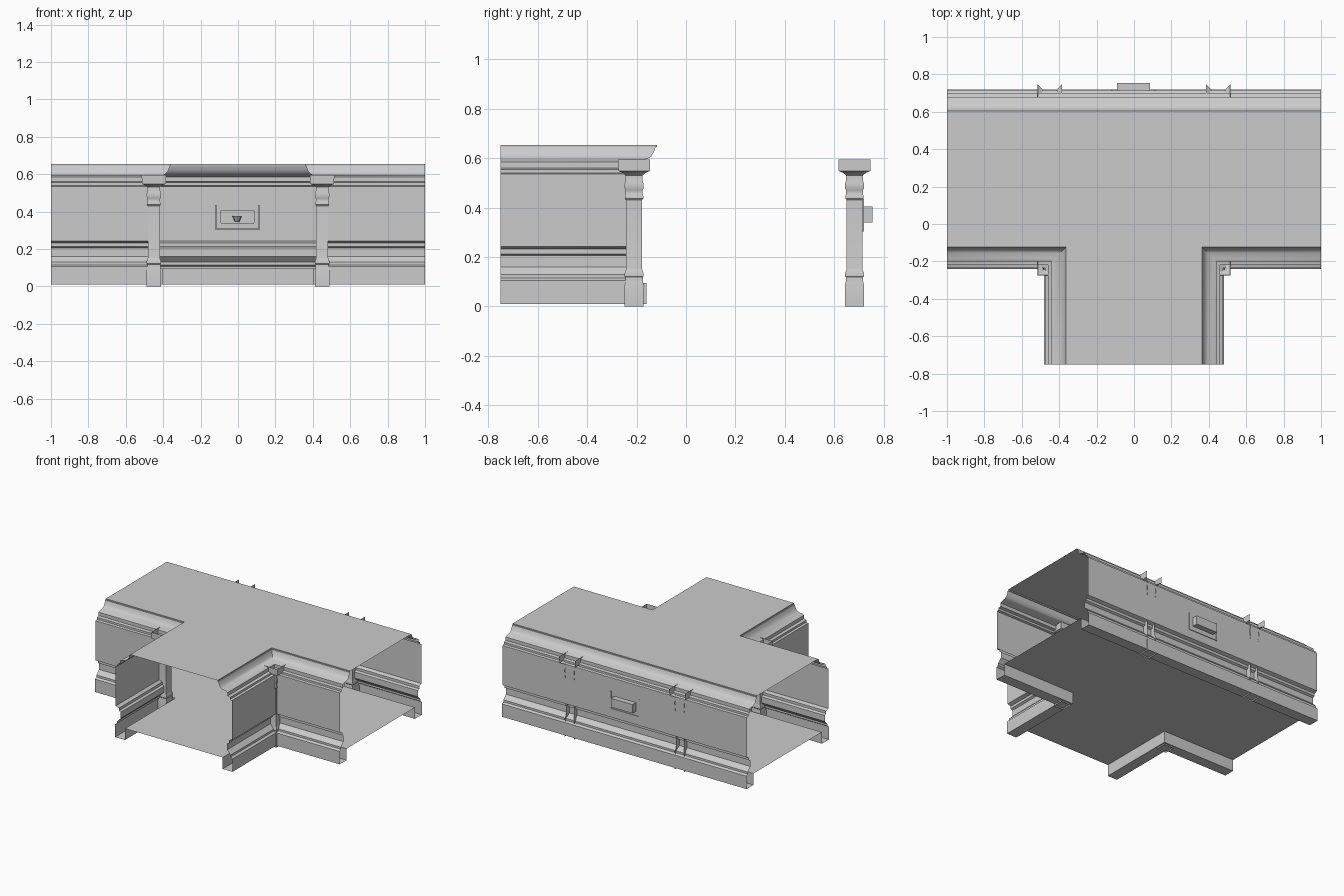
import bpy, bmesh
from mathutils import Vector

if "Cube" in bpy.data.objects:
    bpy.data.objects.remove(bpy.data.objects["Cube"])

# Wall cross-section (y of the back wall, z), from floor edge round the plinth up to the ceiling
PROFILE = [(.64, .095), (.64, .01), (.72, .01), (.72, .105), (.705, .115), (.705, .13),
           (.685, .15), (.675, .16), (.675, .205), (.69, .213), (.69, .232), (.715, .242),
           (.715, .535), (.70, .54), (.70, .555), (.68, .56), (.68, .585), (.665, .592),
           (.635, .597), (.62, .608), (.61, .625), (.603, .645), (.597, .645), (.597, .653)]


def finish(name, bm, recalc=False):
    if recalc:
        bmesh.ops.recalc_face_normals(bm, faces=bm.faces)
    me = bpy.data.meshes.new(name)
    bm.to_mesh(me)
    bm.free()
    ob = bpy.data.objects.new(name, me)
    bpy.context.collection.objects.link(ob)
    bpy.context.view_layer.objects.active = ob
    ob.select_set(True)
    bpy.ops.object.shade_smooth_by_angle(angle=0.6)
    ob.select_set(False)
    return ob


def sweep(path, flip=False):
    """Skin the wall profile; path(y) gives the plan points for one profile point."""
    bm = bmesh.new()
    rows = [[bm.verts.new((x, y, z)) for x, y in path(d)] for d, z in PROFILE]
    for a, b in zip(rows, rows[1:]):
        for i in range(len(a) - 1):
            q = [a[i], a[i + 1], b[i + 1], b[i]]
            bm.faces.new(q[::-1] if flip else q)
    return bm


def box(name, lo, hi, skip=None):
    """Axis-aligned box; skip is the outward direction of a face left open."""
    bm = bmesh.new()
    bmesh.ops.create_cube(bm, size=1)
    lo, hi = Vector(lo), Vector(hi)
    if skip:
        gone = [f for f in bm.faces if f.normal.dot(Vector(skip)) > .9]
        bmesh.ops.delete(bm, geom=gone, context='FACES')
    for v in bm.verts:
        v.co = (lo + hi) / 2 + Vector(v.co[i] * (hi[i] - lo[i]) for i in range(3))
    return finish(name, bm)


# Back wall with an opening for the niche
bm = sweep(lambda d: [(-1, d), (1, d)])
N = (-.09, .085, .34, .405)
for val, axis in ((N[0], 0), (N[1], 0), (N[2], 2), (N[3], 2)):
    no = Vector((0, 0, 0))
    no[axis] = 1
    bmesh.ops.bisect_plane(bm, geom=bm.verts[:] + bm.edges[:] + bm.faces[:],
                           plane_co=no * val, plane_no=no)
hole = [f for f in bm.faces for c in [f.calc_center_median()]
        if N[0] < c.x < N[1] and N[2] < c.z < N[3]]
bmesh.ops.delete(bm, geom=hole, context='FACES')
finish("back_wall", bm)

# Mitred corner walls leading into the side passage
for s, side in ((1, "right"), (-1, "left")):
    bm = sweep(lambda d: [(s, .48 - d), (s * (d - .24), .48 - d), (s * (d - .24), -.75)], s < 0)
    finish(side + "_corner_wall", bm)


# T-shaped floor and ceiling
def tee(name, d, z, flip):
    bm = bmesh.new()
    a, b = d - .24, .48 - d
    pts = [(-1, d), (-1, b), (-a, b), (-a, -.75), (a, -.75), (a, b), (1, b), (1, d)]
    vs = [bm.verts.new((x, y, z)) for x, y in pts]
    bm.faces.new(vs[::-1] if flip else vs)
    finish(name, bm)


tee("floor", .64, .095, False)
tee("ceiling", .597, .653, True)

# Square pillars lofted from (half width, z) rings
PILLAR = [(.039, 0), (.039, .085), (.035, .1), (.035, .118), (.038, .122), (.038, .135),
          (.034, .145), (.032, .155), (.032, .43), (.037, .437), (.037, .447), (.034, .453),
          (.034, .47), (.038, .477), (.038, .497), (.034, .51), (.034, .53), (.045, .54),
          (.064, .548), (.065, .595)]


def pillar(name, cx, cy, open_back):
    bm = bmesh.new()
    corners = [(1, 1), (-1, 1), (-1, -1), (1, -1)]
    rings = [[bm.verts.new((cx + i * h, cy + j * h, z)) for i, j in corners] for h, z in PILLAR]
    for a, b in zip(rings, rings[1:]):
        for k in range(1 if open_back else 0, 4):
            n = (k + 1) % 4
            bm.faces.new((a[k], a[n], b[n], b[k]))
    finish(name, bm)


for s, side in ((1, "right"), (-1, "left")):
    pillar(side + "_back_pillar", s * .45, .682, True)
    pillar(side + "_corner_pillar", s * .45, -.21, False)

# Niche behind the back wall, with its frame and small basin
box("niche", (N[0], .715, N[2]), (N[1], .755, N[3]), (0, -1, 0))
box("niche_frame_left", (-.122, .703, .305), (-.115, .72, .435))
box("niche_frame_right", (.11, .703, .305), (.117, .72, .435))
box("niche_frame_sill", (-.122, .703, .303), (.117, .72, .31))
bm = bmesh.new()
bmesh.ops.create_cone(bm, cap_ends=True, segments=8, radius1=.012, radius2=.025, depth=.03)
bmesh.ops.translate(bm, verts=bm.verts, vec=(-.005, .728, .36))
finish("niche_basin", bm)
